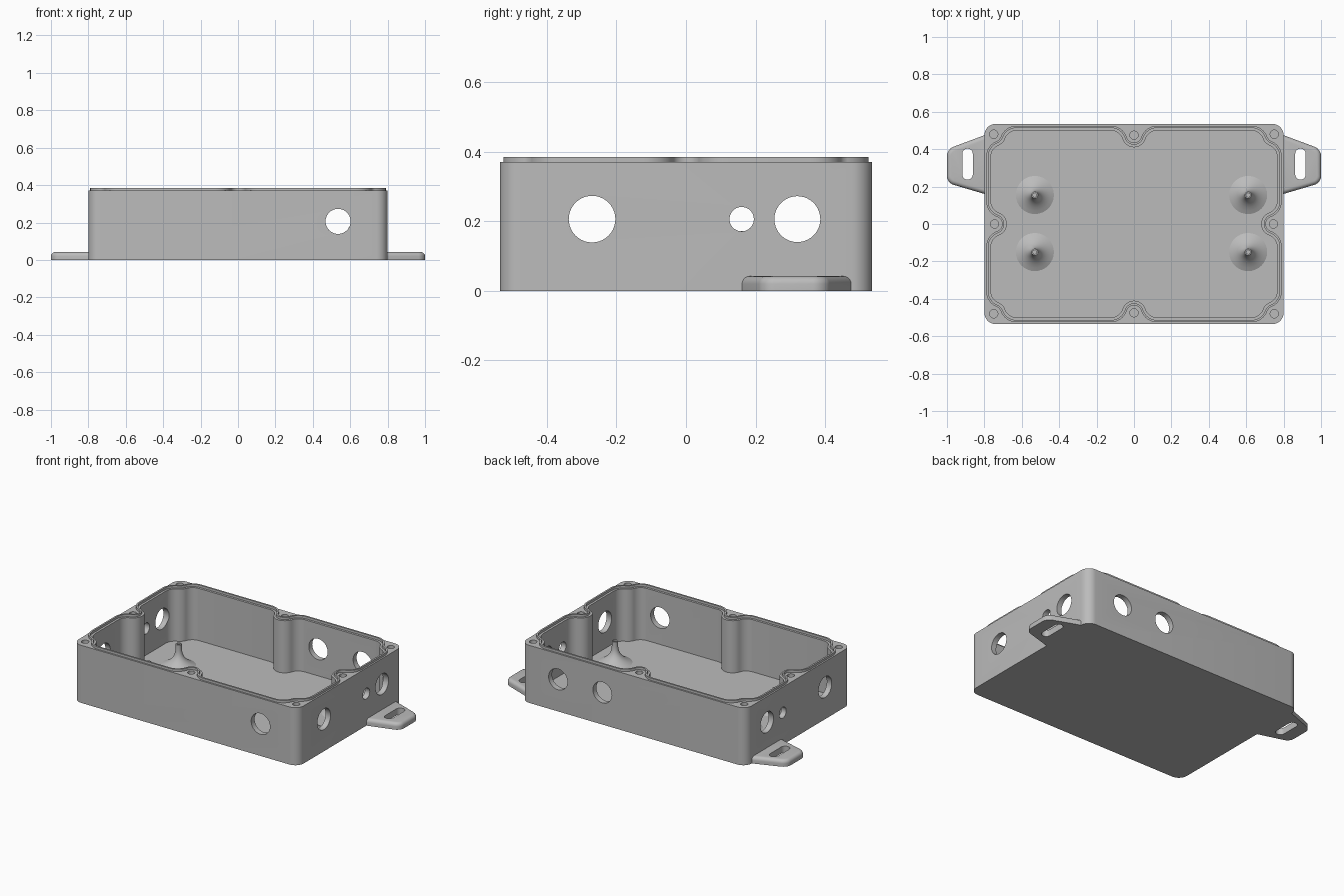
import bpy, bmesh, math
from mathutils import Vector, Matrix

cube = bpy.data.objects.get("Cube")
if cube:
    bpy.data.objects.remove(cube, do_unlink=True)

grey = bpy.data.materials.new("enclosure grey")
grey.use_nodes = True
grey.diffuse_color = (0.5, 0.5, 0.5, 1)
grey.node_tree.nodes["Principled BSDF"].inputs["Base Color"].default_value = (0.5, 0.5, 0.5, 1)

HX, HY = 0.8, 0.535          # half size of the box
RIM, TOP, FLOOR = 0.37, 0.385, 0.035
WALL = 0.035
BOSS, FILLET = 0.03, 0.1     # boss radius and fillet depth at zero inset


def finish(name, bm):
    bmesh.ops.recalc_face_normals(bm, faces=bm.faces)
    mesh = bpy.data.meshes.new(name)
    bm.to_mesh(mesh)
    bm.free()
    mesh.materials.append(grey)
    ob = bpy.data.objects.new(name, mesh)
    bpy.context.collection.objects.link(ob)
    return ob


def skin(name, loops, cyclic=False):
    """Join rings of 3D points; cap the ends unless the rings close on themselves."""
    bm = bmesh.new()
    rings = [[bm.verts.new(p) for p in loop] for loop in loops]
    pairs = list(zip(rings, rings[1:]))
    if cyclic:
        pairs.append((rings[-1], rings[0]))
    else:
        bm.faces.new(rings[0])
        bm.faces.new(rings[-1])
    for a, b in pairs:
        for i in range(len(a)):
            bm.faces.new((a[i - 1], a[i], b[i], b[i - 1]))
    return finish(name, bm)


def at(pts, z):
    return [(p[0], p[1], z) for p in pts]


def prism(name, pts, z0, z1):
    return skin(name, [at(pts, z0), at(pts, z1)])


def circle(r, n=40, cx=0, cy=0):
    return [(cx + r * math.cos(math.tau * i / n), cy + r * math.sin(math.tau * i / n)) for i in range(n)]


def arc(centre, r, u, v, n=8):
    a = math.atan2(u.y, u.x)
    turn = math.atan2(u.x * v.y - u.y * v.x, u.dot(v))
    return [centre + r * Vector((math.cos(a + turn * i / n), math.sin(a + turn * i / n)))
            for i in range(n + 1)]


def rounded_box(hx, hy, r):
    pts = []
    for sx, sy in ((1, -1), (1, 1), (-1, 1), (-1, -1)):
        u, v = Vector((sx, 0)), Vector((0, sy))
        if sx * sy < 0:
            u, v = v, u
        pts += arc(Vector((sx * (hx - r), sy * (hy - r))), r, u, v)
    return pts


# Screw bosses: one in the middle of each side, then the corner after it
BOSSES = []
for t, mid, corner in (((1, 0), (0, -0.475), (0.75, -0.48)), ((0, 1), (0.745, 0), (0.75, 0.48)),
                       ((-1, 0), (0, 0.475), (-0.75, 0.48)), ((0, -1), (-0.745, 0), (-0.75, -0.48))):
    t = Vector(t)
    BOSSES.append((Vector(mid), t, t))
    BOSSES.append((Vector(corner), t, Vector((-t.y, t.x))))


def rim_path(d):
    """Inner outline at inset d, swerving inward around each boss."""
    pts = []
    for c, t_in, t_out in BOSSES:
        sides = []
        for t, sign in ((t_in, -1), (t_out, 1)):
            n = Vector((-t.y, t.x))
            rise = FILLET - (c.dot(n) + (HX if n.x else HY))
            run = math.sqrt((BOSS + FILLET) ** 2 - rise ** 2)
            sides.append((c + t * run * sign + n * rise, n))
        (f1, n1), (f2, n2) = sides
        pts += arc(f1, FILLET - d, -n1, c - f1)
        pts += arc(c, BOSS + d, f1 - c, f2 - c, 16)[1:-1]
        pts += arc(f2, FILLET - d, c - f2, -n2)
    return pts


def cut(ob, cutter):
    mod = ob.modifiers.new("cut", 'BOOLEAN')
    mod.operation = 'DIFFERENCE'
    mod.solver = 'EXACT'
    mod.object = cutter
    bpy.context.view_layer.objects.active = ob
    bpy.ops.object.modifier_apply(modifier=mod.name)
    bpy.data.objects.remove(cutter, do_unlink=True)


def smooth(ob):
    bpy.ops.object.select_all(action='DESELECT')
    ob.select_set(True)
    bpy.context.view_layer.objects.active = ob
    bpy.ops.object.shade_smooth_by_angle(angle=math.radians(32))


# Box shell with its cavity
body = prism("box_body", rounded_box(HX, HY, 0.06), 0, RIM)
cut(body, prism("cavity_cutter", rim_path(WALL), FLOOR, 0.5))

# Screw holes in the bosses
for c, _, _ in BOSSES:
    cut(body, prism("screw_cutter", circle(0.022, 24, c.x, c.y), 0.1, 0.5))

# Cable holes: axis, position along the wall, radius, start and end of the cut
for axis, pos, r, a, b in (('X', -0.27, 0.067, -1, 1), ('X', 0.16, 0.035, -1, 1), ('X', 0.32, 0.066, -1, 1),
                           ('Y', 0.535, 0.067, -1, 1), ('Y', 0.22, 0.067, 0.3, 1)):
    cutter = prism("cable_cutter", circle(r), a, b)
    if axis == 'X':
        basis = Matrix(((0, 0, 1), (1, 0, 0), (0, 1, 0)))
        place = Vector((0, pos, 0.206))
    else:
        basis = Matrix(((-1, 0, 0), (0, 0, 1), (0, 1, 0)))
        place = Vector((pos, 0, 0.206))
    cutter.data.transform(Matrix.Translation(place) @ basis.to_4x4())
    cut(body, cutter)
smooth(body)

# Raised sealing lip
outer, inner = rim_path(0.01), rim_path(0.021)
smooth(skin("sealing_lip", [at(outer, RIM - 0.01), at(outer, TOP), at(inner, TOP), at(inner, RIM - 0.01)], True))

# Mounting lugs with a slot
for side, name in ((1, "left_lug"), (-1, "right_lug")):
    pts = [(0.78, 0.155), (1, 0.22), (1, 0.4), (0.78, 0.482)]
    lug = prism(name, [(x * side, y) for x, y in pts], 0, 0.042)
    bm = bmesh.new()
    bm.from_mesh(lug.data)
    upright = [e for e in bm.edges if all(abs(v.co.x) > 0.99 for v in e.verts)
               and abs(e.verts[0].co.z - e.verts[1].co.z) > 0.01]
    bmesh.ops.bevel(bm, geom=upright, offset=0.035, segments=6, profile=0.5, affect='EDGES')
    top = [e for e in bm.edges if all(v.co.z > 0.04 for v in e.verts)
           and any(abs(v.co.x) > 0.79 for v in e.verts)]
    bmesh.ops.bevel(bm, geom=top, offset=0.022, segments=5, profile=0.5, affect='EDGES')
    bmesh.ops.recalc_face_normals(bm, faces=bm.faces)
    bm.to_mesh(lug.data)
    bm.free()
    slot = [(x + 0.89 * side, y + 0.32) for x, y in rounded_box(0.028, 0.083, 0.0275)]
    cut(lug, prism("slot_cutter", slot, -0.1, 0.2))
    smooth(lug)

# Flared standoffs on the floor
for i, (x, y) in enumerate(((-0.53, 0.155), (-0.53, -0.15), (0.61, 0.155), (0.61, -0.15))):
    steps = [k / 12 for k in range(13)]
    profile = [(0.018 + 0.09 * (1 - u) ** 3.5, FLOOR - 0.003 + (0.175 - FLOOR) * u) for u in steps]
    profile += [(0.01, profile[-1][1]), (0.01, 0.12)]
    smooth(skin(f"standoff_{i + 1}", [at(circle(r, 32, x, y), z) for r, z in profile]))
